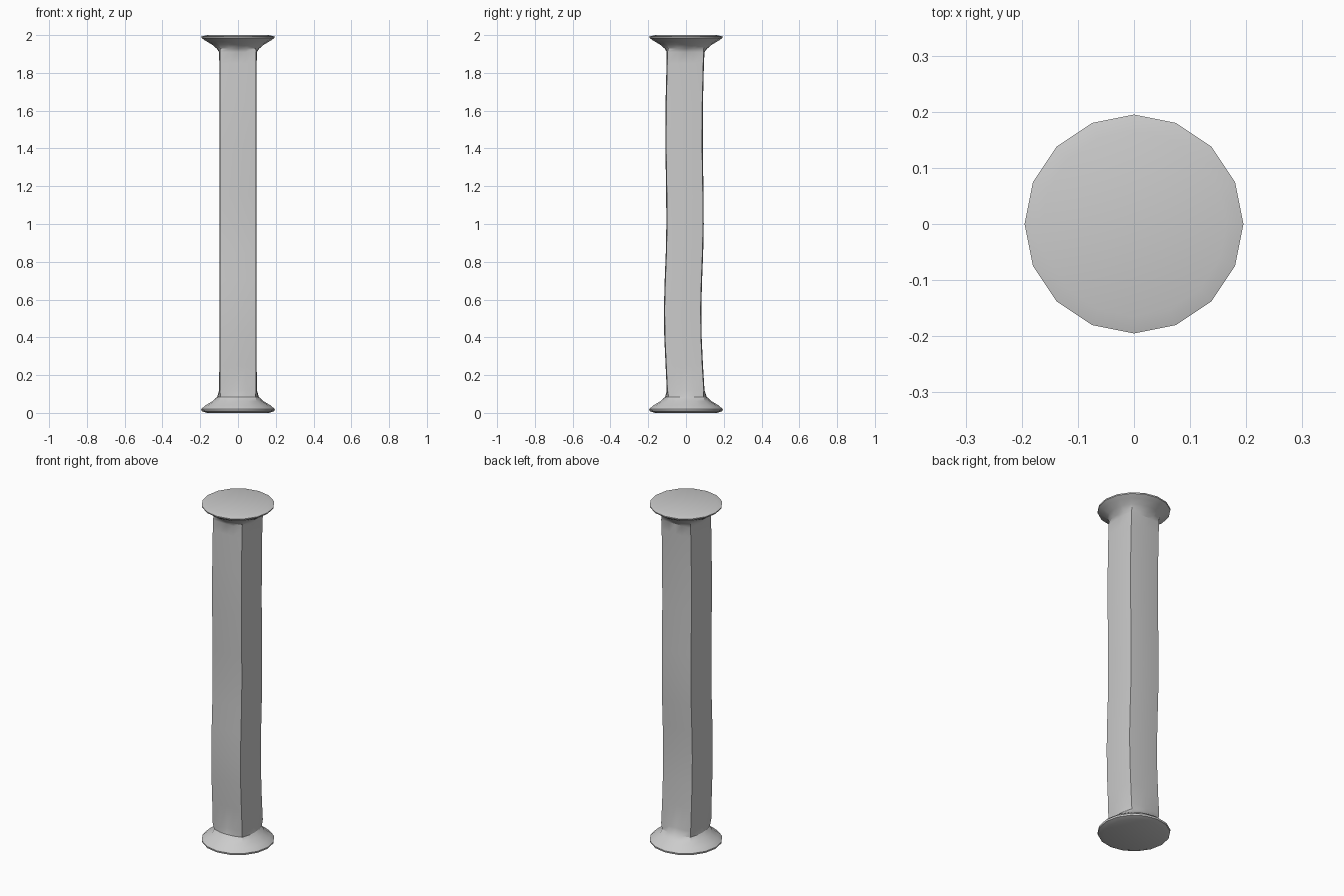
import bpy, bmesh
from math import cos, sin, pi, radians

if "Cube" in bpy.data.objects:
    bpy.data.objects.remove(bpy.data.objects["Cube"])

SIDES = 16

# Sections from bottom to top: height, half width, y offset, squareness (0 round, 1 square)
sections = [
    (0.000, 0.165, 0.000, 0), (0.010, 0.193, 0.000, 0), (0.020, 0.195, 0.000, 0),
    (0.040, 0.172, 0.000, 0), (0.062, 0.135, 0.000, 0.1), (0.085, 0.110, 0.000, 0.5),
    (0.120, 0.100, -0.002, 1), (0.25, 0.099, -0.009, 1), (0.40, 0.099, -0.016, 1),
    (0.55, 0.099, -0.018, 1), (0.70, 0.099, -0.014, 1), (0.85, 0.099, -0.008, 1),
    (1.00, 0.099, -0.005, 1), (1.15, 0.099, -0.006, 1), (1.40, 0.099, -0.010, 1),
    (1.65, 0.099, -0.009, 1), (1.85, 0.099, -0.004, 1), (1.910, 0.100, -0.002, 1),
    (1.928, 0.112, 0.000, 0.5), (1.950, 0.138, 0.000, 0.1), (1.970, 0.172, 0.000, 0),
    (1.985, 0.194, 0.000, 0), (1.992, 0.195, 0.000, 0), (2.000, 0.165, 0.000, 0),
]


def ring(bm, z, r, y, square):
    """One cross-section, blended between a circle and a slightly bowed square."""
    verts = []
    for i in range(SIDES):
        a = 2 * pi * i / SIDES
        c, s = cos(a), sin(a)
        stretch = 1 / max(abs(c), abs(s))
        if i % 4 == 2:
            stretch *= 0.96  # softened corner
        k = r * (1 + square * (stretch - 1))
        verts.append(bm.verts.new((k * c, y + k * s, z)))
    return verts


# Bent square column with flared round ends
bm = bmesh.new()
rings = [ring(bm, *s) for s in sections]
for lo, hi in zip(rings, rings[1:]):
    for i in range(SIDES):
        j = (i + 1) % SIDES
        bm.faces.new((lo[i], lo[j], hi[j], hi[i]))
bm.faces.new(rings[0][::-1])
bm.faces.new(rings[-1])

mesh = bpy.data.meshes.new("flared_column")
bm.to_mesh(mesh)
bm.free()
column = bpy.data.objects.new("flared_column", mesh)
bpy.context.collection.objects.link(column)
bpy.context.view_layer.objects.active = column
column.select_set(True)
bpy.ops.object.shade_smooth_by_angle(angle=radians(30))
